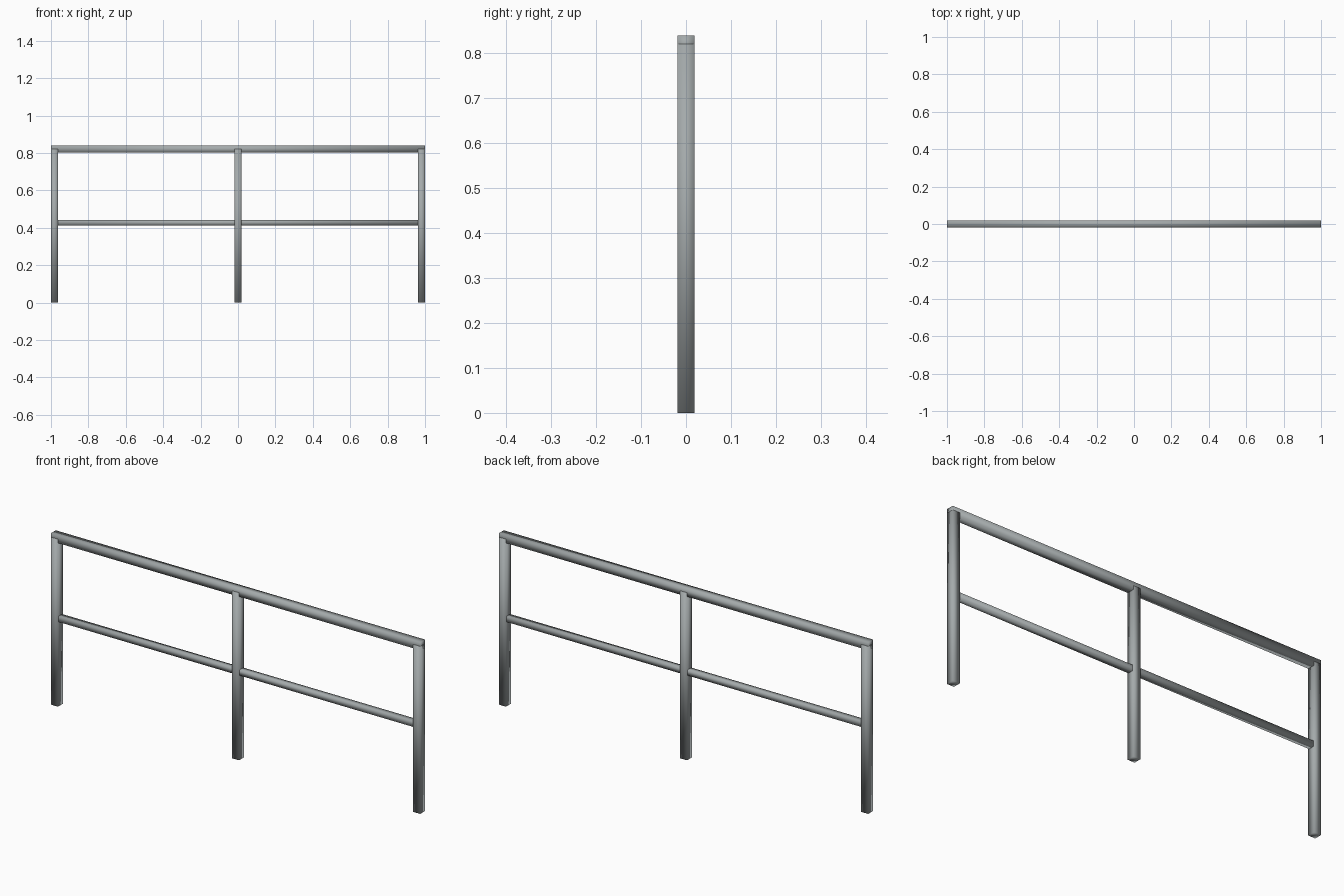
import bpy

if "Cube" in bpy.data.objects:
    bpy.data.objects.remove(bpy.data.objects["Cube"])

# Dark, slightly cool metal
metal = bpy.data.materials.new("dark_metal")
metal.diffuse_color = (0.37, 0.40, 0.405, 1)
metal.use_nodes = True
metal.node_tree.nodes["Principled BSDF"].inputs["Base Color"].default_value = metal.diffuse_color

def bar(name, x0, x1, z0, z1, depth):
    """Square bar spanning x0..x1 and z0..z1, centred on y = 0, softly shaded."""
    bpy.ops.mesh.primitive_cube_add(size=1, location=((x0 + x1) / 2, 0, (z0 + z1) / 2))
    ob = bpy.context.object
    ob.name = name
    ob.scale = (x1 - x0, depth, z1 - z0)
    bpy.ops.object.transform_apply(location=False, rotation=False, scale=True)
    bpy.ops.object.shade_smooth()
    ob.data.materials.append(metal)
    return ob

POST = 0.038          # post thickness
MID = 0.028           # middle rail thickness
END = 1 - POST / 2    # centre of the end posts

# Upright posts, reaching halfway into the top rail
for name, x in (("left_post", -END), ("middle_post", 0), ("right_post", END)):
    bar(name, x - POST / 2, x + POST / 2, 0, 0.82, POST)

# Handrail along the top, a hair slimmer than the posts
bar("top_rail", -1, 1, 0.801, 0.839, POST - 0.0004)

# Thin middle rail running through the posts
bar("middle_rail", -END, END, 0.427 - MID / 2, 0.427 + MID / 2, MID)
